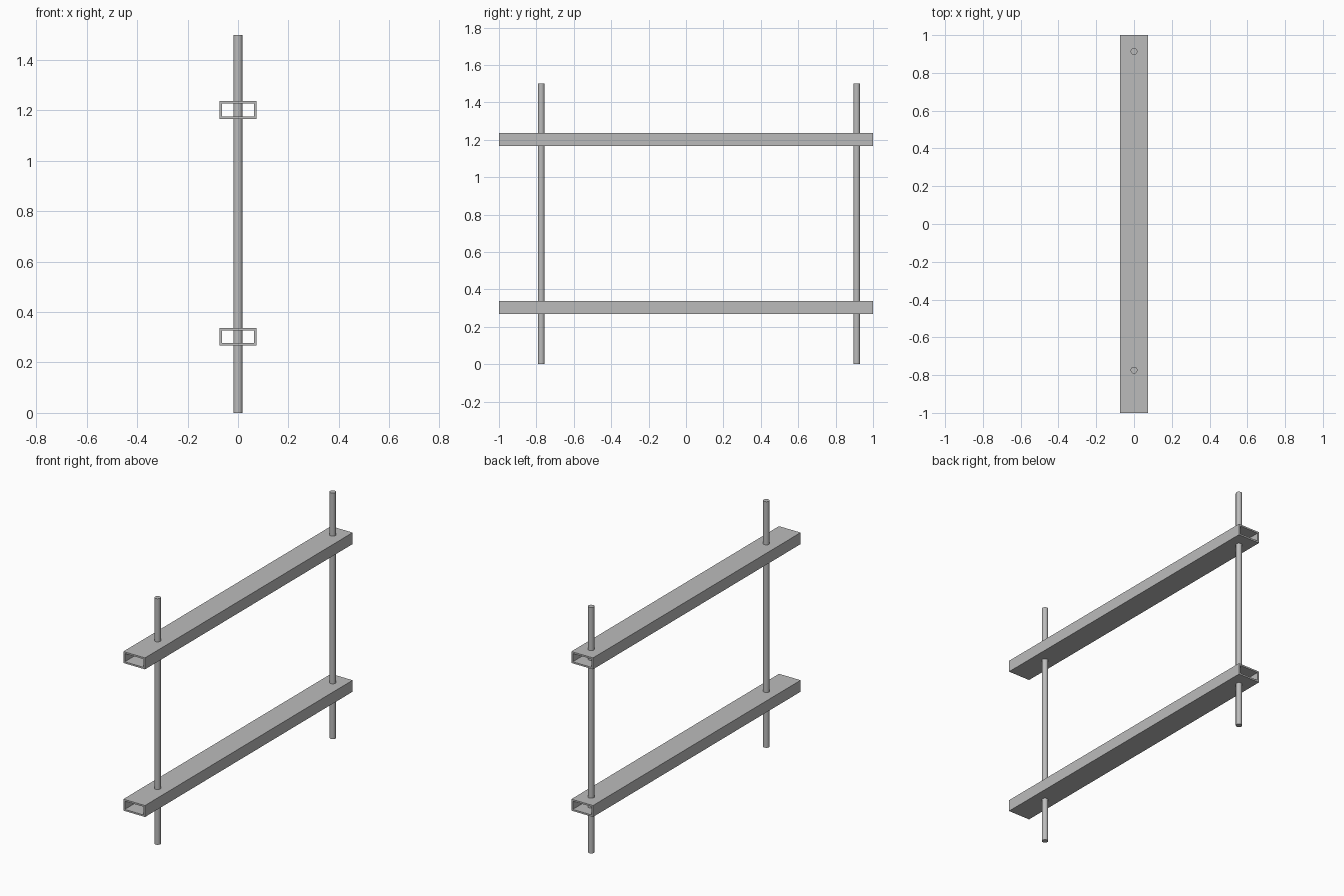
import bpy, bmesh
from math import radians

cube = bpy.data.objects.get("Cube")
if cube:
    bpy.data.objects.remove(cube, do_unlink=True)

steel = bpy.data.materials.new("plain grey steel")
steel.use_nodes = True
GREY = (0.5, 0.5, 0.5, 1)
steel.diffuse_color = GREY
steel.node_tree.nodes["Principled BSDF"].inputs["Base Color"].default_value = GREY

HALF_W, HALF_H, WALL = 0.073, 0.035, 0.01
ROD_RADIUS, ROD_HEIGHT = 0.018, 1.5


def hollow_rail(name, z):
    """Rectangular tube along y, open at both ends."""
    bm = bmesh.new()
    corners = [(-1, -1), (1, -1), (1, 1), (-1, 1)]
    rings = []
    for y in (-1, 1):
        for inset in (0, WALL):
            rings.append([bm.verts.new((sx * (HALF_W - inset), y, sz * (HALF_H - inset)))
                          for sx, sz in corners])
    front_out, front_in, back_out, back_in = rings
    # outer walls, end rims, inner walls
    for a, b in ((front_out, back_out), (back_out, back_in),
                 (back_in, front_in), (front_in, front_out)):
        for i in range(4):
            j = (i + 1) % 4
            bm.faces.new((a[i], a[j], b[j], b[i]))
    bmesh.ops.recalc_face_normals(bm, faces=bm.faces)
    mesh = bpy.data.meshes.new(name)
    bm.to_mesh(mesh)
    bm.free()
    mesh.materials.append(steel)
    rail = bpy.data.objects.new(name, mesh)
    rail.location.z = z
    bpy.context.collection.objects.link(rail)


def rod(name, y):
    """Round upright passing through both rails."""
    bpy.ops.mesh.primitive_cylinder_add(vertices=24, radius=ROD_RADIUS, depth=ROD_HEIGHT,
                                        location=(0, y, ROD_HEIGHT / 2))
    upright = bpy.context.object
    upright.name = name
    upright.data.materials.append(steel)
    bpy.ops.object.shade_smooth_by_angle(angle=radians(40))


hollow_rail("lower_rail", 0.302)
hollow_rail("upper_rail", 1.202)
rod("front_rod", -0.774)
rod("back_rod", 0.913)
